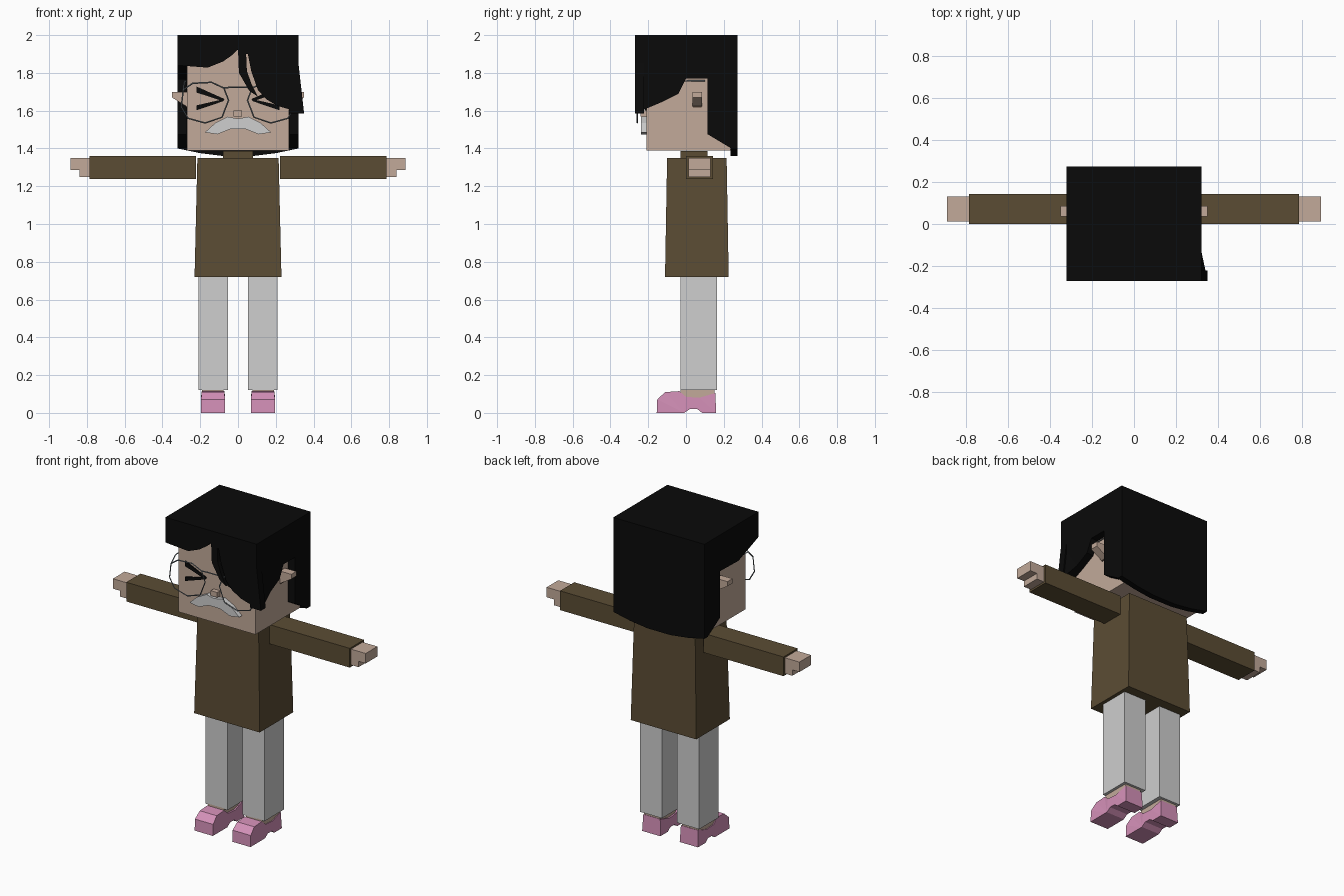
import bpy, bmesh
from mathutils import Vector

if "Cube" in bpy.data.objects:
    bpy.data.objects.remove(bpy.data.objects["Cube"], do_unlink=True)


def material(name, rgb):
    m = bpy.data.materials.new(name)
    m.use_nodes = True
    m.diffuse_color = (*rgb, 1)
    bsdf = m.node_tree.nodes["Principled BSDF"]
    bsdf.inputs["Base Color"].default_value = (*rgb, 1)
    bsdf.inputs["Roughness"].default_value = 0.9
    return m


HAIR = material("black", (0.003, 0.003, 0.003))
SKIN = material("skin", (0.54, 0.40, 0.32))
COAT = material("brown", (0.105, 0.073, 0.034))
CLOTH = material("light_grey", (0.62, 0.62, 0.62))
SHOE = material("pink", (0.66, 0.28, 0.48))
METAL = material("metal_grey", (0.17, 0.20, 0.22))
EAR_DARK = material("dark_brown", (0.08, 0.05, 0.035))


def finish(name, bm, mat, tweak=None):
    if tweak:
        for v in bm.verts:
            v.co = tweak(v.co)
        bmesh.ops.triangulate(bm, faces=[f for f in bm.faces if len(f.verts) > 3])
    bmesh.ops.recalc_face_normals(bm, faces=bm.faces)
    mesh = bpy.data.meshes.new(name)
    bm.to_mesh(mesh)
    bm.free()
    mesh.materials.append(mat)
    ob = bpy.data.objects.new(name, mesh)
    bpy.context.collection.objects.link(ob)
    return ob


def prism(name, pts, axis, lo, hi, mat, tweak=None):
    """Extrude an outline along x (points are y, z) or along y (points are x, z)."""
    place = (lambda p, d: (d, p[0], p[1])) if axis == "x" else (lambda p, d: (p[0], d, p[1]))
    bm = bmesh.new()
    face = bm.faces.new([bm.verts.new(place(p, lo)) for p in pts])
    out = bmesh.ops.extrude_face_region(bm, geom=[face])
    step = Vector(place((0, 0), hi - lo))
    bmesh.ops.translate(bm, vec=step, verts=[g for g in out["geom"] if isinstance(g, bmesh.types.BMVert)])
    return finish(name, bm, mat, tweak)


def box(name, x, y, z, mat, tweak=None):
    x = sorted(x)
    return prism(name, [(x[0], z[0]), (x[1], z[0]), (x[1], z[1]), (x[0], z[1])], "y", *y, mat, tweak)


def wire(name, pts, radius, mat, closed=False):
    cu = bpy.data.curves.new(name, "CURVE")
    cu.dimensions = "3D"
    cu.bevel_depth = radius
    cu.bevel_resolution = 0
    sp = cu.splines.new("POLY")
    sp.points.add(len(pts) - 1)
    for p, co in zip(sp.points, pts):
        p.co = (*co, 1)
    sp.use_cyclic_u = closed
    cu.materials.append(mat)
    ob = bpy.data.objects.new(name, cu)
    bpy.context.collection.objects.link(ob)


def mirrored(pts, s):
    return [(s * p[0], *p[1:]) for p in pts]


# Body
def flare(co):
    k = (1.35 - co.z) / 0.63
    return Vector((co.x * (1 + 0.07 * k), 0.058 + (co.y - 0.058) * (1 + 0.07 * k), co.z))


box("coat", (-0.215, 0.215), (-0.1, 0.215), (0.72, 1.35), COAT, flare)
box("collar", (-0.08, 0.08), (-0.03, 0.115), (1.34, 1.387), COAT)

# Head
box("head", (-0.27, 0.27), (-0.21, 0.235), (1.39, 1.95), SKIN)
box("nose", (-0.024, 0.022), (-0.24, -0.205), (1.57, 1.602), SKIN)
half = [(0, 1.557), (0.055, 1.568), (0.12, 1.535), (0.175, 1.485), (0.11, 1.475), (0.04, 1.503), (0, 1.503)]
prism("moustache", half + mirrored(half[-2:0:-1], -1), "y", -0.238, -0.205, CLOTH)

SHOE_SIDE = [(-0.155, 0), (-0.152, 0.072), (-0.11, 0.11), (-0.035, 0.115), (0, 0.085), (0.07, 0.08),
             (0.155, 0.105), (0.16, 0), (0.085, 0), (0.06, 0.02), (0.02, 0.02), (-0.01, 0)]
LENS = [(0.05, 1.655), (0.085, 1.565), (0.175, 1.535), (0.265, 1.56), (0.3, 1.62),
        (0.29, 1.71), (0.24, 1.745), (0.14, 1.75), (0.075, 1.72)]
HAND = [(0.78, 1.35), (0.888, 1.35), (0.888, 1.287), (0.838, 1.287), (0.838, 1.25), (0.78, 1.25)]
EAR = [(0.26, 1.70), (0.35, 1.70), (0.35, 1.67), (0.31, 1.645), (0.26, 1.615)]

for s, side in ((1, "left"), (-1, "right")):
    # Limbs
    box(side + "_sleeve", (s * 0.222, s * 0.785), (0.0, 0.143), (1.238, 1.36), COAT)
    prism(side + "_hand", mirrored(HAND, s), "y", 0.013, 0.13, SKIN)
    box(side + "_leg", (s * 0.053, s * 0.208), (-0.03, 0.165), (0.12, 0.72), CLOTH)
    box(side + "_foot", (s * 0.078, s * 0.19), (-0.03, 0.15), (0.03, 0.125), SKIN)

    # Shoes, narrower above the welt
    def narrow(co, c=s * 0.132):
        return Vector((c + (co.x - c) * (0.93 if co.z > 0.1 else 1), co.y, co.z))
    prism(side + "_shoe", SHOE_SIDE, "x", s * 0.132 - 0.064, s * 0.132 + 0.064, SHOE, narrow)

    # Face details
    prism(side + "_ear", mirrored(EAR, s), "y", 0.035, 0.085, SKIN)
    box(side + "_ear_hollow", (s * 0.265, s * 0.274), (0.036, 0.082), (1.617, 1.70), EAR_DARK)
    for name, z, w in (("upper", 1.712, 0.016), ("lower", 1.615, 0.013)):
        stroke = [(0.22, z + w), (0.072, 1.662), (0.078, 1.65), (0.22, z - w)]
        prism(f"{side}_{name}_eye_stroke", mirrored(stroke, s), "y", -0.217, -0.209, HAIR)

    # Glasses
    wire(side + "_lens_rim", [(s * x, -0.258, z) for x, z in LENS], 0.004, METAL, True)
    wire(side + "_temple", [(s * 0.29, -0.258, 1.71), (s * 0.283, -0.22, 1.755), (s * 0.277, 0.1, 1.758)], 0.004, METAL)
wire("glasses_bridge", [(-0.075, -0.258, 1.72), (-0.03, -0.262, 1.725), (0.03, -0.262, 1.725), (0.075, -0.258, 1.72)],
     0.004, METAL)

# Hair: cap, back, sides and fringe
box("hair_cap", (-0.32, 0.32), (-0.27, 0.272), (1.92, 2.0), HAIR)
prism("hair_back", [(-0.32, 1.93), (-0.32, 1.40), (-0.2, 1.375), (-0.08, 1.36), (0.08, 1.36),
                    (0.2, 1.375), (0.32, 1.40), (0.32, 1.93)], "y", 0.235, 0.272, HAIR)
rear = [(0.115, 1.77), (0.115, 1.475), (0.24, 1.40), (0.24, 1.93)]
prism("hair_right_side", [(-0.27, 1.93), (-0.27, 1.84), (-0.07, 1.765)] + rear, "x", -0.32, -0.272, HAIR)
prism("hair_left_side", [(-0.13, 1.93), (-0.13, 1.645), (-0.04, 1.69), (0, 1.77)] + rear, "x", 0.272, 0.32, HAIR)


def flick(co):
    return Vector((0.35, co.y, co.z)) if co.x > 0.3 and co.y < -0.2 and co.z < 1.7 else co


prism("hair_left_lock", [(-0.27, 1.85), (-0.27, 1.585), (-0.13, 1.645), (-0.13, 1.85)], "x", 0.272, 0.32, HAIR, flick)
box("hair_left_temple", (0.272, 0.32), (-0.27, -0.13), (1.85, 1.93), HAIR)
prism("fringe", [(-0.32, 1.93), (-0.32, 1.84), (-0.16, 1.828), (-0.08, 1.86), (-0.03, 1.895), (0, 1.925),
                 (0.005, 1.80), (0.06, 1.705), (0.105, 1.675), (0.07, 1.745), (0.047, 1.81), (0.043, 1.90),
                 (0.052, 1.90), (0.07, 1.81), (0.105, 1.71), (0.15, 1.66), (0.21, 1.625), (0.35, 1.585),
                 (0.32, 1.85), (0.32, 1.93)], "y", -0.27, -0.222, HAIR)
